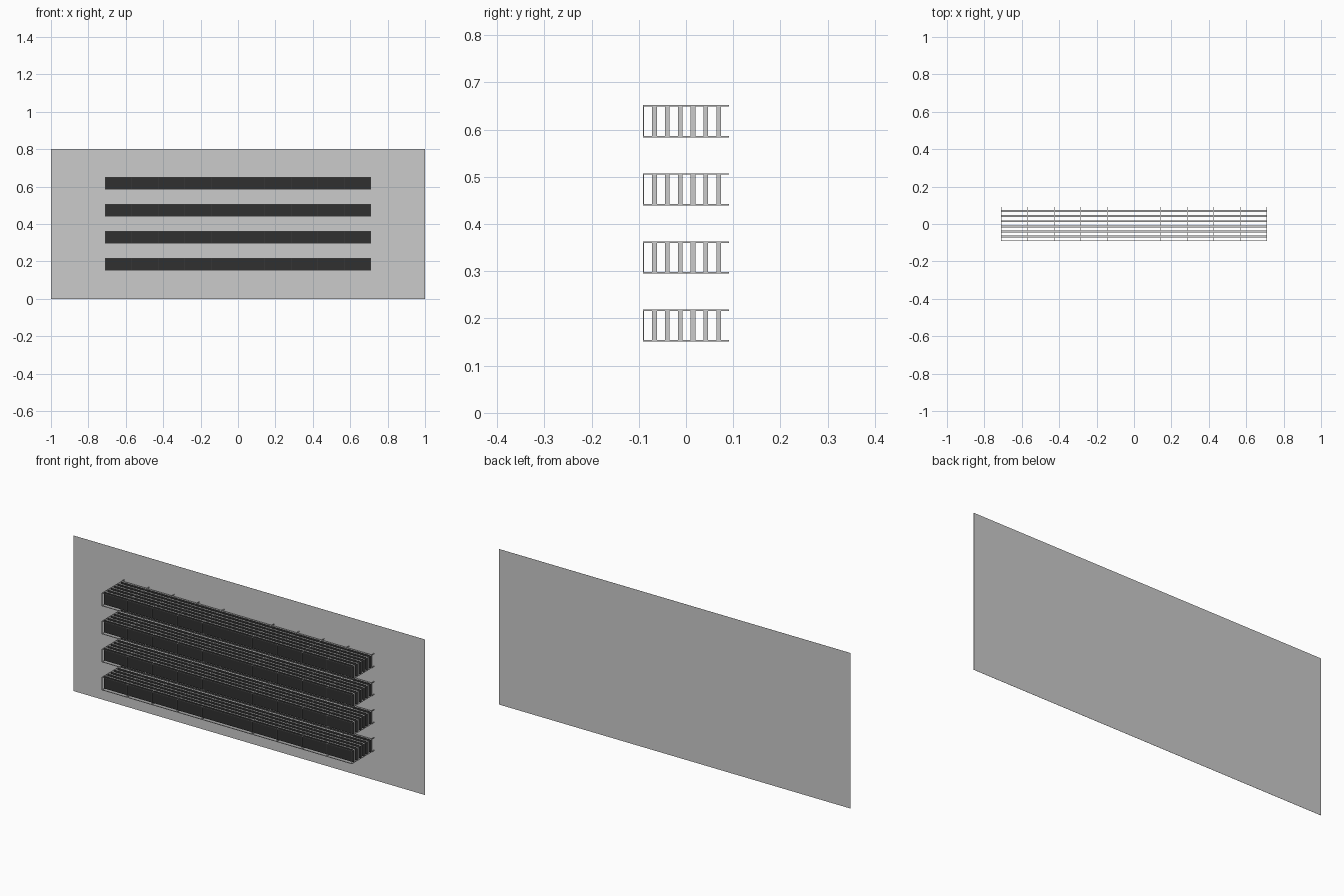
import bpy, bmesh
from mathutils import Matrix, Vector

if "Cube" in bpy.data.objects:
    bpy.data.objects.remove(bpy.data.objects["Cube"])

HALF = 0.712          # half length of each rack
FRONT, BACK = -0.0915, 0.0915
HEIGHT = 0.068
W = 0.003             # wire thickness
ROWS = [0.151 + 0.1442 * i for i in range(4)]

dark = bpy.data.materials.new("dark_face")
dark.diffuse_color = (0.03, 0.03, 0.03, 1)
dark.use_nodes = True
dark.node_tree.nodes["Principled BSDF"].inputs["Base Color"].default_value = dark.diffuse_color


def add_box(bm, x0, x1, y0, y1, z0, z1):
    size = Vector((x1 - x0, y1 - y0, z1 - z0))
    mid = Vector((x0 + x1, y0 + y1, z0 + z1)) / 2
    bmesh.ops.create_cube(bm, size=1, matrix=Matrix.Translation(mid) @ Matrix.Diagonal((*size, 1)))


def finish(bm, name):
    mesh = bpy.data.meshes.new(name)
    bm.to_mesh(mesh)
    bm.free()
    obj = bpy.data.objects.new(name, mesh)
    bpy.context.collection.objects.link(obj)
    return obj


# Back panel: one thin upright sheet
bm = bmesh.new()
add_box(bm, -1, 1, BACK - 0.0006, BACK, 0, 0.8)
finish(bm, "back_panel")

for i, z in enumerate(ROWS):
    top = z + HEIGHT

    # Six long slats, evenly spaced between wall and front wires
    bm = bmesh.new()
    for k in range(6):
        y = -0.0668 + 0.0272 * k
        add_box(bm, -HALF, HALF, y - 0.005, y + 0.005, z + W / 2, top - W / 2)
    slats = finish(bm, f"slats_{i + 1}")
    slats.data.materials.append(None)
    slats.data.materials.append(dark)
    for p in slats.data.polygons:
        p.material_index = 1 if abs(p.normal.y) > 0.9 else 0

    # Wire frame: bracket loops reaching from the wall, joined by front rails
    bm = bmesh.new()
    for k in range(-5, 6):
        if k == 0:
            continue
        x = k * (HALF - W / 2) / 5
        a, b = x - W / 2, x + W / 2
        add_box(bm, a, b, FRONT, BACK, z, z + W)
        add_box(bm, a, b, FRONT, BACK, top - W, top)
        add_box(bm, a, b, FRONT, FRONT + W, z + W, top - W)
    for zz in (z, top - W):
        add_box(bm, -HALF, HALF, FRONT, FRONT + W, zz, zz + W)
    finish(bm, f"wire_frame_{i + 1}")
